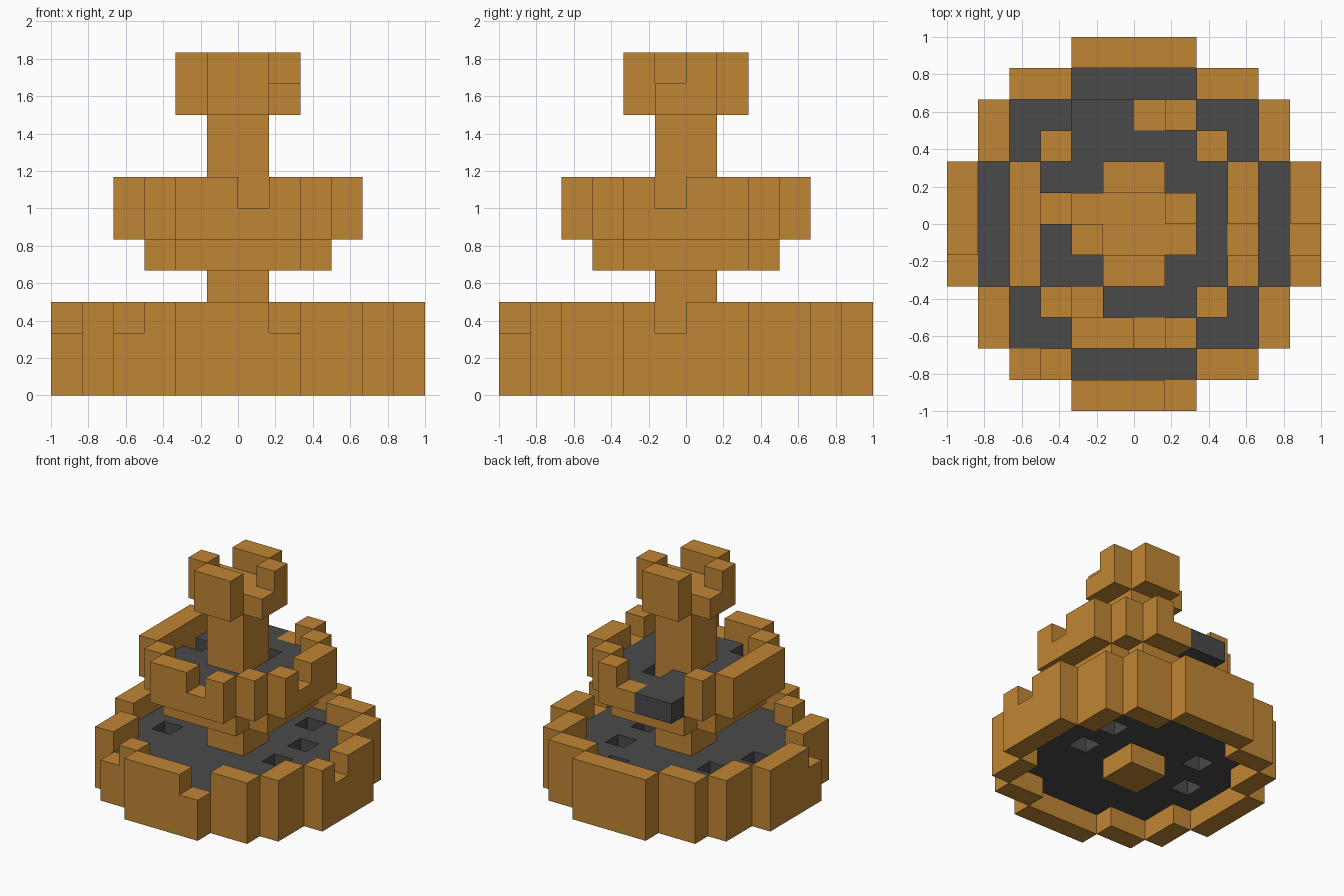
import bpy
import bmesh
from mathutils import Vector

CELL = 1 / 6  # edge length of one block

if "Cube" in bpy.data.objects:
    bpy.data.objects.remove(bpy.data.objects["Cube"], do_unlink=True)


def material(name, rgb):
    mat = bpy.data.materials.new(name)
    mat.use_nodes = True
    color = (*rgb, 1)
    mat.diffuse_color = color
    bsdf = next(n for n in mat.node_tree.nodes if n.type == "BSDF_PRINCIPLED")
    bsdf.inputs["Base Color"].default_value = color
    bsdf.inputs["Roughness"].default_value = 0.9
    return mat


ORANGE = material("ochre_stone", (0.53, 0.235, 0.035))
GREY = material("dark_grey", (0.068, 0.068, 0.068))


def disc(widths):
    """Blocky disc: half width of each row, counted outward from the middle."""
    n = len(widths)
    return {(i, j) for j in range(-n, n)
            for w in [widths[j if j >= 0 else -j - 1]]
            for i in range(-w, w)}


def stack(footprint, bottom, top):
    return {(i, j, k) for i, j in footprint for k in range(bottom, top)}


def build(name, mat, blocks):
    """Outer skin of a set of blocks."""
    bm = bmesh.new()
    for block in blocks:
        centre = Vector(block) + Vector((0.5, 0.5, 0.5))
        for axis in range(3):
            for sign in (-1, 1):
                n = Vector((0, 0, 0))
                n[axis] = sign
                if tuple(int(c) for c in Vector(block) + n) in blocks:
                    continue
                u = Vector((0, 0, 0))
                u[(axis + 1) % 3] = 0.5
                v = n.cross(u)
                mid = centre + n * 0.5
                corners = (mid - u - v, mid + u - v, mid + u + v, mid - u + v)
                bm.faces.new([bm.verts.new(c * CELL) for c in corners])
    bmesh.ops.remove_doubles(bm, verts=bm.verts, dist=0.001)
    mesh = bpy.data.meshes.new(name)
    bm.to_mesh(mesh)
    bm.free()
    mesh.materials.append(mat)
    obj = bpy.data.objects.new(name, mesh)
    bpy.context.collection.objects.link(obj)
    return obj


def rim(name, footprint, bottom, top, worn):
    """Wall whose worn cells have lost their top block."""
    blocks = stack(footprint, bottom, top) - stack(worn, top - 1, top)
    build(name, ORANGE, blocks)


# Central column
column = disc([1])
build("column", ORANGE, stack(column, 0, 10))

# Lower basin
basin_inner = disc([5, 5, 4, 4, 2])
basin_outer = disc([6, 6, 5, 5, 4, 2])
rim("basin_wall", basin_outer - basin_inner, 0, 3,
    {(1, -6), (-4, -5), (-6, -2), (5, -1)})
basin_holes = {(-4, -1), (1, 3), (2, 1), (2, -1), (-3, 1)}
build("basin_floor", GREY, stack(basin_inner - column - basin_holes, 1, 2))

# Upper bowl with its support and broken back edge
bowl_inner = disc([3, 3, 2])
bowl_outer = disc([4, 4, 3, 2])
broken_edge = {(-2, 3), (-1, 3)}
build("bowl_support", ORANGE, stack(bowl_inner - column, 4, 5))
rim("bowl_wall", bowl_outer - bowl_inner - broken_edge, 5, 7,
    {(0, -4), (3, -1), (0, 3)})
bowl_holes = {(-3, 0), (-2, -3), (0, 1)}
build("bowl_floor", GREY,
      stack((bowl_inner | broken_edge) - column - bowl_holes, 5, 6))

# Crown on top of the column
rim("crown", disc([2, 1]) - column, 9, 11, {(1, -1), (-2, 0)})
